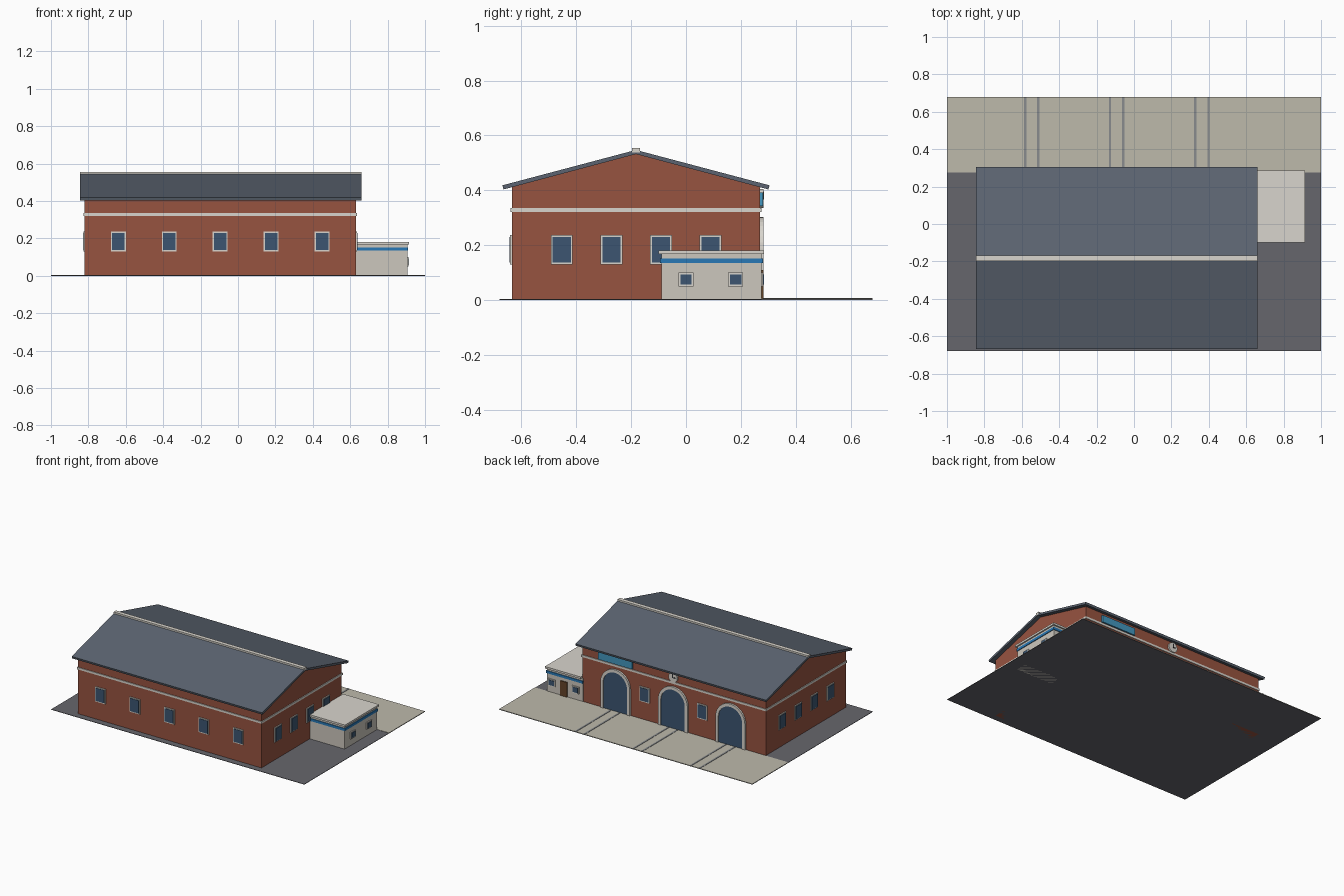
import bpy, bmesh, math
from mathutils import Vector

if "Cube" in bpy.data.objects:
    bpy.data.objects.remove(bpy.data.objects["Cube"])


def mat(name, r, g, b):
    m = bpy.data.materials.new(name)
    # sRGB bytes to linear
    m.diffuse_color = [(c / 255) ** 2.2 for c in (r, g, b)] + [1]
    m.use_nodes = True
    m.node_tree.nodes["Principled BSDF"].inputs["Base Color"].default_value = m.diffuse_color
    return m


BRICK = mat("brick", 150, 84, 66)
SLATE = mat("slate", 92, 100, 112)
TRIM = mat("trim", 216, 212, 204)
GLASS = mat("glass", 62, 86, 112)
BLUE = mat("blue", 45, 120, 180)
SIGN = mat("sign_blue", 70, 150, 190)
PLASTER = mat("plaster", 203, 198, 188)
ASPHALT = mat("asphalt", 102, 102, 108)
CONCRETE = mat("concrete", 188, 184, 170)
STEEL = mat("steel", 135, 138, 140)
WOOD = mat("wood", 100, 70, 45)
DARK = mat("dark", 45, 48, 52)


def prism(name, pts, axis, a, b, m):
    """Extrude a profile along x (points are y,z) or y (points are x,z)."""
    place = (lambda p, t: (t, p[0], p[1])) if axis == "x" else (lambda p, t: (p[0], t, p[1]))
    bm = bmesh.new()
    f = bm.faces.new([bm.verts.new(place(p, a)) for p in pts])
    ext = bmesh.ops.extrude_face_region(bm, geom=[f])
    shift = Vector(place((0, 0), b - a))
    bmesh.ops.translate(bm, vec=shift, verts=[v for v in ext["geom"] if isinstance(v, bmesh.types.BMVert)])
    bmesh.ops.recalc_face_normals(bm, faces=bm.faces)
    me = bpy.data.meshes.new(name)
    bm.to_mesh(me)
    bm.free()
    me.materials.append(m)
    ob = bpy.data.objects.new(name, me)
    bpy.context.collection.objects.link(ob)
    return ob


def box(name, x0, x1, y0, y1, z0, z1, m):
    return prism(name, [(x0, z0), (x1, z0), (x1, z1), (x0, z1)], "y", y0, y1, m)


def panel(name, axis, wall, out, u, z0, z1, w, d, m):
    """Flat panel standing proud of a wall plane by d in direction out."""
    pts = [(u - w / 2, z0), (u + w / 2, z0), (u + w / 2, z1), (u - w / 2, z1)]
    return prism(name, pts, axis, wall - out * 0.005, wall + out * d, m)


def window(name, axis, wall, out, u, z0, z1, w):
    t = 0.007
    panel(name + "_frame", axis, wall, out, u, z0, z1, w, 0.006, TRIM)
    panel(name + "_glass", axis, wall, out, u, z0 + t, z1 - t, w - 2 * t, 0.009, GLASS)


def arch(cx, r, spring, z0, n=16):
    return ([(cx + r, z0)]
            + [(cx + r * math.cos(math.pi * i / n), spring + r * math.sin(math.pi * i / n)) for i in range(n + 1)]
            + [(cx - r, z0)])


def circle(cx, cz, r, n=24):
    return [(cx + r * math.cos(2 * math.pi * i / n), cz + r * math.sin(2 * math.pi * i / n)) for i in range(n)]


X0, X1, Y0, Y1 = -0.82, 0.63, -0.635, 0.27
YC = (Y0 + Y1) / 2
DOORS = (-0.547, -0.093, 0.363)

# ground, apron and rails
box("ground", -1, 1, -0.68, 0.68, 0, 0.003, ASPHALT)
box("apron", -1, 1, 0.275, 0.68, 0.001, 0.005, CONCRETE)
for i, x in enumerate(DOORS):
    for s in (-1, 1):
        rx = x + s * 0.035
        box(f"rail_{i}_{s}", rx - 0.006, rx + 0.006, 0.28, 0.68, 0.003, 0.007, STEEL)

# main hall with gables
prism("hall_walls", [(Y0, 0), (Y1, 0), (Y1, 0.412), (YC, 0.533), (Y0, 0.412)], "x", X0, X1, BRICK)
box("wall_band", X0 - 0.005, X1 + 0.005, Y0 - 0.005, Y1 + 0.005, 0.321, 0.336, TRIM)

# roof and ridge cap
prism("roof", [(YC, 0.547), (YC + 0.487, 0.418), (YC + 0.483, 0.403), (YC, 0.532),
               (YC - 0.483, 0.403), (YC - 0.487, 0.418)], "x", -0.845, 0.66, SLATE)
box("ridge_cap", -0.845, 0.66, YC - 0.014, YC + 0.014, 0.538, 0.555, TRIM)

# hall windows
for i in range(5):
    window(f"front_window_{i}", "y", Y0, -1, -0.64 + i * 0.2725, 0.13, 0.236, 0.08)
for i in range(4):
    y = -0.453 + i * 0.181
    window(f"right_window_{i}", "x", X1, 1, y, 0.13, 0.236, 0.08)
    window(f"left_window_{i}", "x", X0, -1, y, 0.13, 0.236, 0.08)
for i, x in enumerate((-0.32, 0.135)):
    window(f"back_window_{i}", "y", Y1, 1, x, 0.13, 0.236, 0.08)

# arched doors
for i, x in enumerate(DOORS):
    prism(f"door_surround_{i}", arch(x, 0.116, 0.187, 0.003) + arch(x, 0.095, 0.187, 0.003)[::-1],
          "y", Y1 - 0.005, Y1 + 0.013, TRIM)
    prism(f"door_leaf_{i}", arch(x, 0.096, 0.187, 0.003), "y", Y1 - 0.005, Y1 + 0.007, GLASS)

# clock and blank sign board
prism("clock_face", circle(DOORS[1], 0.37, 0.035), "y", Y1 - 0.005, Y1 + 0.012, TRIM)
box("clock_minute_hand", DOORS[1] - 0.003, DOORS[1] + 0.003, Y1 + 0.01, Y1 + 0.015, 0.367, 0.396, DARK)
box("clock_hour_hand", DOORS[1] - 0.02, DOORS[1] + 0.003, Y1 + 0.01, Y1 + 0.015, 0.367, 0.373, DARK)
panel("sign_board", "y", Y1, 1, DOORS[2], 0.342, 0.392, 0.27, 0.011, SIGN)

# annex
box("annex_walls", X1 - 0.01, 0.905, -0.09, 0.275, 0, 0.168, PLASTER)
box("annex_band", X1 - 0.01, 0.91, -0.095, 0.28, 0.134, 0.152, BLUE)
box("annex_roof", X1 + 0.002, 0.915, -0.1, 0.285, 0.167, 0.181, TRIM)
for i, y in enumerate((0.0, 0.181)):
    window(f"annex_side_window_{i}", "x", 0.905, 1, y, 0.05, 0.1, 0.055)
for i, x in enumerate((0.678, 0.866)):
    window(f"annex_back_window_{i}", "y", 0.275, 1, x, 0.05, 0.1, 0.055)
panel("annex_door", "y", 0.275, 1, 0.772, 0.003, 0.11, 0.055, 0.007, WOOD)
